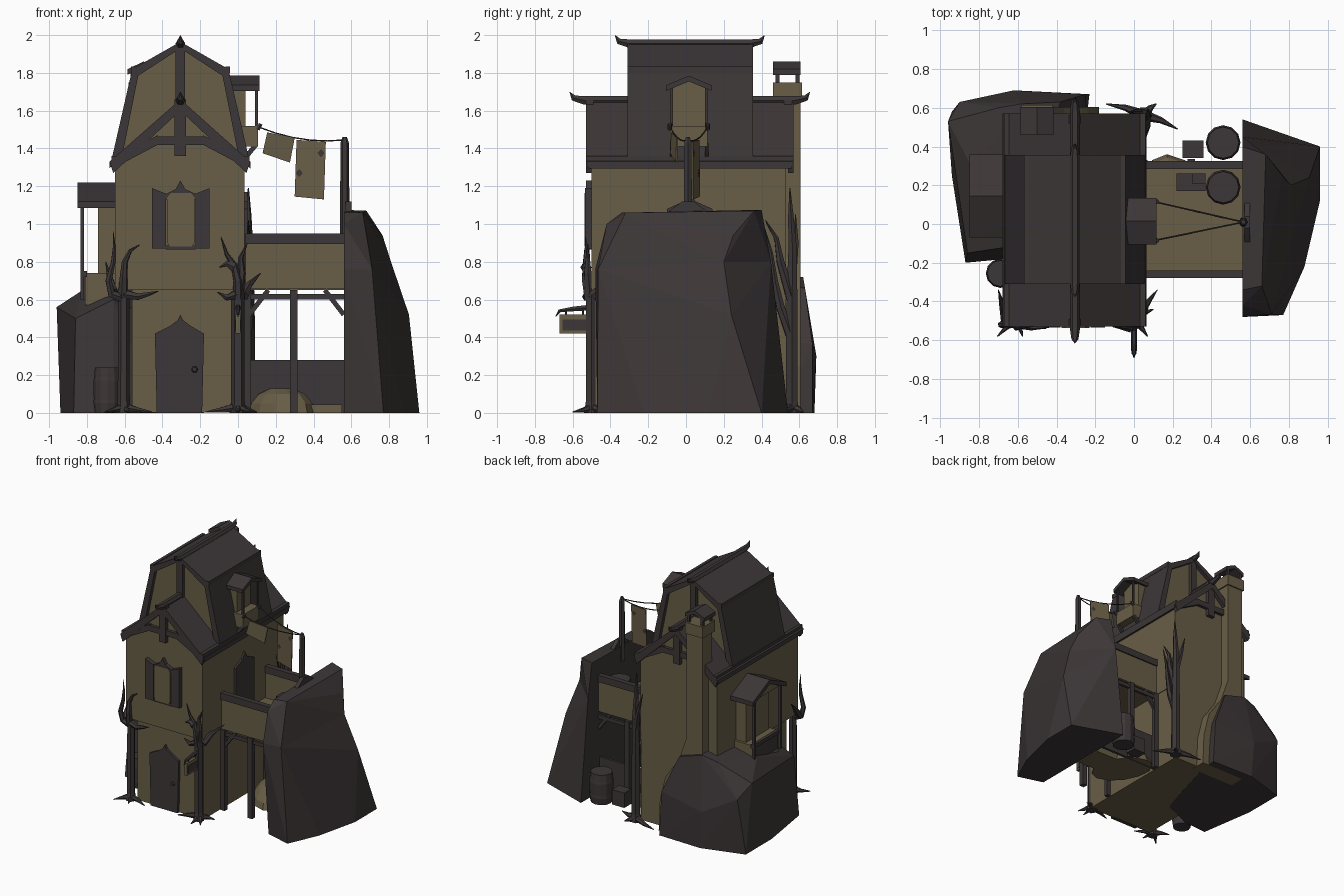
import bpy, bmesh, math
from mathutils import Vector


def material(name, rgb):
    m = bpy.data.materials.new(name)
    m.diffuse_color = (*rgb, 1)
    return m


DARK = material("dark_timber_and_stone", (0.046, 0.037, 0.038))
OLIVE = material("olive_plaster", (0.140, 0.112, 0.062))


def add(name, mesh, mat):
    mesh.materials.clear()
    mesh.materials.append(mat)
    ob = bpy.data.objects.new(name, mesh)
    bpy.context.collection.objects.link(ob)
    return ob


def from_bmesh(name, bm, mat):
    bmesh.ops.recalc_face_normals(bm, faces=bm.faces)
    me = bpy.data.meshes.new(name)
    bm.to_mesh(me)
    bm.free()
    return add(name, me, mat)


def prism(name, pts, axis, a, b, mat):
    """Extrude a profile: axis 'y' takes (x, z) points, axis 'x' takes (y, z)."""
    bm = bmesh.new()
    place = (lambda p, t: (p[0], t, p[1])) if axis == 'y' else (lambda p, t: (t, p[0], p[1]))
    face = bm.faces.new([bm.verts.new(place(p, a)) for p in pts])
    r = bmesh.ops.extrude_face_region(bm, geom=[face])
    d = Vector(place((0, 0), b - a))
    bmesh.ops.translate(bm, vec=d, verts=[v for v in r['geom'] if isinstance(v, bmesh.types.BMVert)])
    return from_bmesh(name, bm, mat)


def box(name, x0, x1, y0, y1, z0, z1, mat=DARK):
    return prism(name, [(x0, z0), (x1, z0), (x1, z1), (x0, z1)], 'y', y0, y1, mat)


def hull(name, pts, mat=DARK):
    bm = bmesh.new()
    for p in pts:
        bm.verts.new(p)
    r = bmesh.ops.convex_hull(bm, input=bm.verts)
    junk = {g for g in r['geom_interior'] + r['geom_unused'] if isinstance(g, bmesh.types.BMVert)}
    bmesh.ops.delete(bm, geom=list(junk), context='VERTS')
    return from_bmesh(name, bm, mat)


def tube(name, pts, mat=DARK, res=1):
    """Round bar through (x, y, z, radius) points."""
    cu = bpy.data.curves.new(name, 'CURVE')
    cu.dimensions = '3D'
    cu.bevel_depth = 1
    cu.bevel_resolution = res
    cu.use_fill_caps = True
    sp = cu.splines.new('POLY')
    sp.points.add(len(pts) - 1)
    sp.use_smooth = False
    for p, q in zip(sp.points, pts):
        p.co = (*q[:3], 1)
        p.radius = q[3]
    tmp = bpy.data.objects.new(name + "_curve", cu)
    bpy.context.collection.objects.link(tmp)
    me = bpy.data.meshes.new_from_object(tmp.evaluated_get(bpy.context.evaluated_depsgraph_get()))
    bpy.data.objects.remove(tmp)
    return add(name, me, mat)


def beam(name, p, q, w, y0, y1):
    """Flat timber between two (x, z) points."""
    d = Vector((q[0] - p[0], q[1] - p[1])).normalized() * w / 2
    n = (-d.y, d.x)
    prism(name, [(p[0] + n[0], p[1] + n[1]), (q[0] + n[0], q[1] + n[1]),
                 (q[0] - n[0], q[1] - n[1]), (p[0] - n[0], p[1] - n[1])], 'y', y0, y1, DARK)


def shell(name, outer, drop, inset, axis, a, b):
    """Roof skin following an outline, open underneath."""
    mid = (outer[0][0] + outer[-1][0]) / 2
    half = abs(outer[0][0] - mid)
    inner = [(mid + (p[0] - mid) * (1 - inset / half), p[1] - drop) for p in outer]
    prism(name, outer + inner[::-1], axis, a, b, DARK)


# House body
box("lower_storey", -0.56, 0.03, -0.48, 0.53, 0.002, 0.66, OLIVE)
prism("upper_storey", [(-0.65, 0.65), (0.035, 0.65), (0.035, 1.32), (-0.305, 1.63), (-0.65, 1.32)],
      'y', -0.50, 0.53, OLIVE)

# Low gable roof, eaves, bargeboards
gable = [(-0.68, 1.33), (-0.305, 1.66), (0.065, 1.33)]
shell("gable_roof", gable, 0.035, 0.0, 'y', -0.52, 0.56)
for y in (-0.53, 0.54):
    shell("gable_bargeboard", gable, 0.06, 0.02, 'y', y, y + 0.03)
for x in (-0.67, 0.025):
    box("eave_board", x, x + 0.035, -0.53, 0.57, 1.31, 1.36)

# Tall gambrel roof with plaster end walls
gam = [(-0.665, 1.36), (-0.56, 1.82), (-0.305, 1.965), (-0.05, 1.82), (0.055, 1.36)]
prism("gambrel_walls", [(-0.63, 1.3)] + [(-0.305 + (x + 0.305) * 0.94, z - 0.03) for x, z in gam] + [(0.02, 1.3)],
      'y', -0.28, 0.32, OLIVE)
shell("gambrel_roof", gam, 0.03, 0.03, 'y', -0.30, 0.34)
for y in (-0.31, 0.325):
    shell("gambrel_bargeboard", gam, 0.035, 0.045, 'y', y, y + 0.03)
for s in (-1, 1):
    x = -0.305 + s * 0.25
    box("gambrel_break_board", x - 0.012, x + 0.012, -0.31, 0.355, 1.80, 1.835)

# Horned ridge beams
for y0, y1, z in ((-0.36, 0.40, 1.955), (-0.60, 0.64, 1.655)):
    tube("ridge_horn_beam", [(-0.305, y0 - 0.015, z + 0.043, 0.002), (-0.305, y0 + 0.005, z + 0.012, 0.018),
                             (-0.305, y0 + 0.06, z, 0.026), (-0.305, y1 - 0.06, z, 0.026),
                             (-0.305, y1 - 0.005, z + 0.012, 0.018), (-0.305, y1 + 0.015, z + 0.043, 0.002)])

# Timber in the gable ends
for y0, y1 in ((-0.53, -0.49), (0.52, 0.56)):
    box("king_post", -0.335, -0.275, y0, y1, 1.36, 1.66)
    for s in (-1, 1):
        beam("collar_brace", (-0.305, 1.44), (-0.305 + s * 0.13, 1.44), 0.045, y0 + 0.005, y1 - 0.005)
        beam("arch_brace", (-0.305 + s * 0.11, 1.45), (-0.305 + s * 0.30, 1.35), 0.045, y0 + 0.005, y1 - 0.005)
for y0, y1 in ((-0.31, -0.27), (0.31, 0.35)):
    box("upper_king_post", -0.33, -0.28, y0, y1, 1.64, 1.95)

# Front door and front window
prism("front_door", [(-0.43, 0), (-0.44, 0.42), (-0.36, 0.46), (-0.32, 0.49), (-0.305, 0.52), (-0.29, 0.49),
                     (-0.25, 0.46), (-0.18, 0.42), (-0.19, 0)], 'y', -0.50, -0.47, DARK)
tube("door_knob", [(-0.23, -0.495, 0.23, 0.02), (-0.23, -0.515, 0.23, 0.012)])
for x0, x1 in ((-0.455, -0.38), (-0.225, -0.15)):
    o, i = (x0, x1) if x0 < -0.3 else (x1, x0)
    prism("shutter", [(o, 0.87), (i, 0.87), (i, 1.16), (o, 1.19)], 'y', -0.535, -0.495, DARK)
prism("window_header", [(-0.38, 1.13), (-0.225, 1.13), (-0.225, 1.16), (-0.28, 1.185), (-0.305, 1.23),
                        (-0.33, 1.185), (-0.38, 1.16)], 'y', -0.53, -0.495, DARK)
box("window_sill", -0.38, -0.225, -0.53, -0.495, 0.865, 0.885)
prism("window_pane", [(-0.375, 0.9), (-0.36, 0.88), (-0.245, 0.88), (-0.23, 0.9), (-0.23, 1.14), (-0.25, 1.165),
                      (-0.355, 1.165), (-0.375, 1.14)], 'y', -0.537, -0.5, OLIVE)

# Dormer lookout on the right roof
prism("dormer_wall", [(-0.07, 1.42), (0.10, 1.42), (0.10, 1.72), (0.015, 1.76), (-0.07, 1.72)], 'x', -0.15, 0.04, OLIVE)
box("dormer_balcony", -0.03, 0.105, -0.085, 0.115, 1.41, 1.52, OLIVE)
shell("dormer_roof", [(-0.105, 1.735), (0.015, 1.785), (0.135, 1.735)], 0.03, 0, 'x', -0.13, 0.115)
for y in (-0.085, 0.10):
    box("dormer_post", 0.09, 0.105, y, y + 0.015, 1.52, 1.73)
    beam("dormer_brace", (0.03, 1.34), (0.095, 1.42), 0.025, y, y + 0.02)

# Bay on the left wall
box("bay_base", -0.81, -0.62, -0.02, 0.31, 0.57, 0.74, OLIVE)
box("bay_base_panel", -0.818, -0.81, 0.0, 0.29, 0.60, 0.72)
prism("bay_wall", [(0, 0.74), (0.29, 0.74), (0.29, 1.11), (0.145, 1.17), (0, 1.11)], 'x', -0.74, -0.62, OLIVE)
shell("bay_roof", [(-0.07, 1.12), (0.145, 1.22), (0.36, 1.12)], 0.035, 0, 'x', -0.85, -0.64)
prism("bay_gable", [(-0.02, 1.10), (0.31, 1.10), (0.145, 1.19)], 'x', -0.82, -0.74, OLIVE)
box("bay_rail", -0.825, -0.80, -0.03, 0.32, 0.72, 0.75)
for y in (-0.03, 0.30):
    box("bay_post", -0.835, -0.815, y, y + 0.02, 0.60, 1.12)

# Chimney with a flared foot
prism("chimney", [(-0.57, 0), (-0.18, 0), (-0.19, 0.25), (-0.24, 0.45), (-0.36, 0.62), (-0.43, 0.82),
                  (-0.43, 1.68), (-0.57, 1.68)], 'y', 0.48, 0.605, OLIVE)
box("chimney_collar", -0.58, -0.42, 0.46, 0.615, 1.66, 1.75, OLIVE)
for x in (-0.57, -0.45):
    for y in (0.475, 0.58):
        box("chimney_cap_post", x, x + 0.02, y, y + 0.02, 1.75, 1.81)
shell("chimney_cap", [(-0.585, 1.82), (-0.5, 1.86), (-0.415, 1.82)], 0.03, 0, 'y', 0.46, 0.605)

# Deck bridging to the rock
box("deck_floor", 0.03, 0.57, -0.26, 0.31, 0.65, 0.69, OLIVE)
for y in (-0.27, 0.295):
    box("deck_side", 0.04, 0.57, y, y + 0.02, 0.655, 0.90, OLIVE)
    box("deck_rail", 0.04, 0.57, y - 0.01, y + 0.03, 0.895, 0.95)
    box("deck_beam", 0.04, 0.57, y + 0.01, y + 0.03, 0.60, 0.63)
    box("deck_post", 0.275, 0.315, y, y + 0.04, 0, 0.65)
    box("wall_post", 0.035, 0.07, y, y + 0.035, 0, 0.65)
    beam("deck_brace", (0.06, 0.52), (0.16, 0.65), 0.025, y + 0.005, y + 0.025)
    beam("deck_brace", (0.56, 0.52), (0.46, 0.65), 0.025, y + 0.005, y + 0.025)
box("low_fence", 0.03, 0.57, 0.28, 0.30, 0, 0.28)
prism("deck_door", [(-0.10, 0.69), (0.14, 0.69), (0.14, 1.08), (0.05, 1.12), (0.02, 1.17), (-0.01, 1.12), (-0.10, 1.08)],
      'x', 0.03, 0.05, DARK)

# Straw heap
heap = []
for r, z in ((1, 0), (0.93, 0.05), (0.7, 0.10), (0.35, 0.13)):
    heap += [(0.23 + 0.17 * r * math.cos(k * math.pi / 6) - 0.06 * r * math.sin(k * math.pi / 6),
              0.13 + 0.23 * r * math.sin(k * math.pi / 6), z) for k in range(12)]
hull("straw_heap", heap, OLIVE)
box("straw_bed", 0.30, 0.55, 0.0, 0.22, 0, 0.045, OLIVE)

# Barrels and crates
for x, y, z, r, h in ((0.46, 0.42, 0, 0.09, 0.24), (0.46, 0.19, 0.69, 0.09, 0.21), (-0.69, -0.255, 0, 0.075, 0.24)):
    tube("barrel", [(x, y, z + h * t, r * f) for t, f in
                    ((0, .9), (.22, .96), (.22, 1), (.3, 1), (.3, .98), (.7, .98), (.7, 1), (.78, 1), (.78, .96), (1, .9))], res=4)
box("crate_ground", 0.25, 0.36, 0.34, 0.43, 0, 0.12)
box("crate_deck", 0.22, 0.37, 0.17, 0.26, 0.69, 0.80)
box("crate_small", 0.30, 0.37, 0.21, 0.26, 0.80, 0.84)

# Rocks: the right one has a waist, so it is two stacked hulls
waist = [(.56, -.48, .76), (.71, -.465, .76), (.81, .20, .80), (.56, .45, .80)]
hull("right_rock_base", waist + [(.56, -.41, 0), (.77, -.47, 0), (.88, -.22, 0), (.96, .12, 0), (.96, .40, 0),
                                 (.56, .54, 0), (.905, .24, .52)])
hull("right_rock_top", waist + [(.56, -.42, 1.0), (.56, -.34, 1.06), (.56, .40, 1.075), (.68, .36, 1.07),
                                (.66, -.32, 1.06), (.765, .25, .94)])
hull("left_rock", [(-.94, .25, 0), (-.94, .58, 0), (-.87, -.2, 0), (-.66, -.18, 0), (-.60, .68, 0), (-.23, .67, 0),
                   (-.25, .50, 0), (-.96, .53, .56), (-.90, .63, .45), (-.62, .69, .30), (-.25, .67, .36), (-.86, -.15, .50),
                   (-.66, -.12, .60), (-.70, .60, .69), (-.38, .63, .66), (-.58, .62, .72), (-.83, .28, .645),
                   (-.50, .25, .72), (-.42, -.08, 0), (-.36, .10, 0), (-.45, 0, .5)])

# Dead trees: trunk, branches and roots
def tree(name, x, y, r, trunk, branches, roots):
    tube(name + "_trunk", [(x, y, 0, r * 1.3), (x, y, 0.06, r)] + trunk)
    for b in branches:
        n = len(b)
        tube(name + "_branch", [(*p, r * 0.85 * (1 - k / (n - 0.92)) ** 0.8) for k, p in enumerate(b)])
    for dx, dy in roots:
        tube(name + "_root", [(x, y, 0.03, r * 0.8), (x + dx * .5, y + dy * .5 + .01, 0.016, r * 0.45), (x + dx, y + dy, 0.005, 0.003)])


tree("left_tree", -0.605, -0.50, 0.032, [(-0.605, -0.50, 0.64, 0.03)],
     [[(-.61, -.51, .61), (-.67, -.51, .63), (-.685, -.52, .70), (-.66, -.52, .80), (-.655, -.52, .88), (-.66, -.52, .96)],
      [(-.61, -.51, .61), (-.605, -.53, .72), (-.60, -.53, .80), (-.57, -.53, .86), (-.52, -.53, .89)],
      [(-.61, -.51, .63), (-.53, -.53, .615), (-.47, -.53, .63), (-.42, -.53, .645)],
      [(-.66, -.50, .64), (-.68, -.42, .72), (-.70, -.34, .80)]],
     [(-.10, -.08), (.15, -.04), (-.09, .09), (.03, -.08)])
tree("right_tree", 0.0, -0.50, 0.035, [(0.0, -0.50, 0.64, 0.035)],
     [[(0, -.51, .60), (0, -.53, .70), (-.02, -.53, .78), (-.06, -.53, .84), (-.09, -.53, .93)],
      [(-.02, -.53, .77), (-.06, -.53, .79), (-.10, -.53, .77)],
      [(0, -.51, .62), (.02, -.52, .74), (.015, -.52, .82), (.05, -.52, .90)],
      [(0, -.51, .63), (-.06, -.53, .61), (-.11, -.53, .64)],
      [(.03, -.49, .62), (.06, -.42, .68), (.12, -.34, .74)]],
     [(-.17, -.03), (.07, -.08), (.0, -.10), (.10, .06)])
tree("back_tree", 0.055, 0.56, 0.036, [(.055, .56, .5, .034), (.055, .565, .85, .027), (.055, .555, 1.05, .016), (.055, .55, 1.19, .003)],
     [[(.055, .56, .40), (.06, .50, .56), (.055, .47, .70), (.055, .45, .85), (.055, .41, 1.0)],
      [(.055, .56, .60), (.06, .50, .80), (.055, .48, .92), (.055, .42, 1.02)],
      [(.055, .56, .75), (.02, .58, .90), (-.02, .58, 1.05)]],
     [(.17, -.07), (-.20, .06), (.06, .06)])

# Hanging sign on the right tree
tube("sign_arm", [(0, -.48, .56, .018), (0, -.60, .55, .014), (0, -.67, .54, .01), (0, -.69, .51, .002)])
box("sign_board", -0.012, 0.012, -0.67, -0.51, 0.42, 0.52, OLIVE)
box("sign_panel", -0.016, 0.016, -0.655, -0.525, 0.435, 0.495)
for y in (-0.635, -0.545):
    tube("sign_link", [(0, y, .51, .005), (0, y, .55, .005)])

# Washing line, pole and cloths
tube("line_pole", [(.565, .01, .95, .026), (.565, .01, 1.43, .022), (.565, .01, 1.46, .012)])
hull("pole_foot", [(.57 + a * .03, .01 + b * w, z) for a in (0, 1) for b in (-1, 1) for w, z in ((.11, 1.06), (.03, 1.12))])
for y in (-0.085, 0.115):
    tube("washing_line", [(.105 + .46 * t, y + (.01 - y) * t, 1.515 - .07 * t - .12 * t * (1 - t), .004)
                          for t in (0, .2, .4, .6, .8, 1)])
    tube("line_hook", [(.105, y, 1.50, .012), (.12, y, 1.53, .012)])


def cloth(name, pts, y0, slope, mat, t=0.004):
    hull(name, [(x, y0 + slope * (x - 0.105) + s, z) for x, z in pts for s in (-t, t)], mat)


cloth("short_cloth", [(.155, 1.485), (.30, 1.455), (.275, 1.325), (.13, 1.375)], -0.085, 0.2, OLIVE)
cloth("long_cloth", [(.31, 1.445), (.465, 1.435), (.455, 1.13), (.30, 1.145)], 0.115, -0.23, OLIVE)
for x, z in ((.44, 1.375), (.325, 1.27)):
    cloth("cloth_patch", [(x - .02, z), (x, z + .022), (x + .018, z), (x, z - .022)], 0.115, -0.23, DARK, 0.0048)
